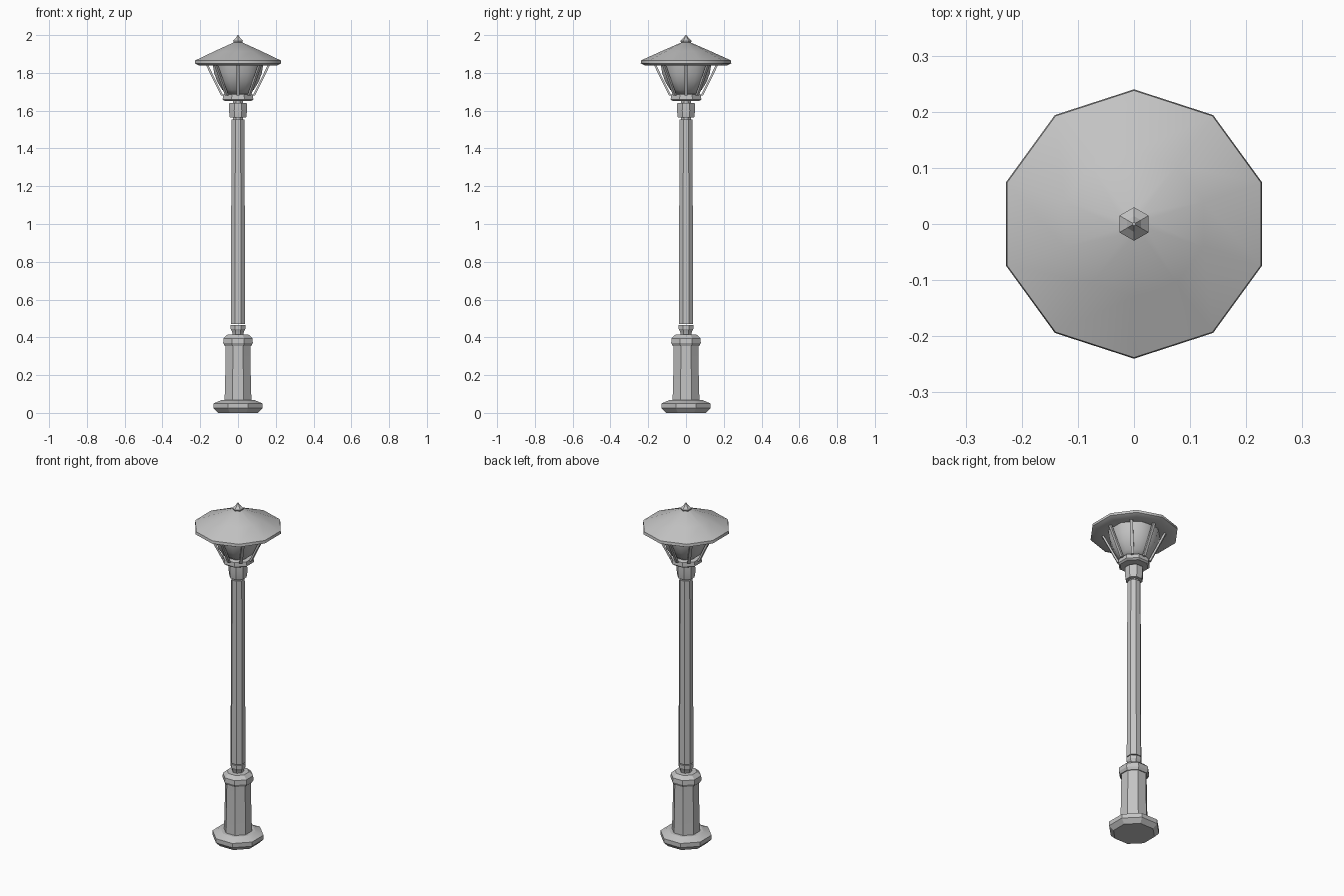
import bpy, bmesh
from math import pi, cos, sin, radians
from mathutils import Vector

cube = bpy.data.objects.get("Cube")
if cube:
    bpy.data.objects.remove(cube, do_unlink=True)

GREY = (0.55, 0.55, 0.55, 1)
metal = bpy.data.materials.new("grey metal")
metal.use_nodes = True
metal.diffuse_color = GREY
metal.node_tree.nodes["Principled BSDF"].inputs["Base Color"].default_value = GREY


def finish(bm, name, smooth):
    bmesh.ops.recalc_face_normals(bm, faces=bm.faces)
    mesh = bpy.data.meshes.new(name)
    bm.to_mesh(mesh)
    bm.free()
    mesh.materials.append(metal)
    obj = bpy.data.objects.new(name, mesh)
    bpy.context.collection.objects.link(obj)
    bpy.ops.object.select_all(action='DESELECT')
    obj.select_set(True)
    bpy.context.view_layer.objects.active = obj
    if smooth:
        bpy.ops.object.shade_smooth_by_angle(angle=radians(smooth))
    return obj


def turned(name, profile, sides, smooth=0, turn=0.5):
    """Closed solid made by turning (radius, height) points about the z axis."""
    bm = bmesh.new()
    rings = []
    for r, z in profile:
        angles = [2 * pi * (i + turn) / sides for i in range(sides)]
        rings.append([bm.verts.new((r * cos(a), r * sin(a), z)) for a in angles])
    for low, high in zip(rings, rings[1:]):
        for i in range(sides):
            j = (i + 1) % sides
            bm.faces.new((low[i], low[j], high[j], high[i]))
    bm.faces.new(rings[0])
    bm.faces.new(rings[-1])
    return finish(bm, name, smooth)


# Foot and pedestal
turned("base", [(0.115, 0), (0.14, 0.025), (0.14, 0.05), (0.095, 0.068)], 8, 20)
turned("pedestal", [(0.077, 0.06), (0.073, 0.2), (0.071, 0.37)], 8, 20)
turned("pedestal_cap", [(0.077, 0.355), (0.085, 0.37), (0.083, 0.395), (0.06, 0.415)], 8, 20)
turned("lower_neck", [(0.03, 0.41), (0.034, 0.43), (0.042, 0.445), (0.042, 0.465)], 8, 20)

# Pole and upper collars
turned("pole", [(0.041, 0.47), (0.037, 1.553)], 8, 20)
turned("pole_collar", [(0.047, 1.565), (0.052, 1.6), (0.05, 1.64)], 8, 20)
turned("upper_neck", [(0.028, 1.55), (0.028, 1.665)], 8)
turned("lantern_seat", [(0.078, 1.652), (0.088, 1.66), (0.085, 1.685), (0.06, 1.692)], 8, 20)

# Lantern bowl
turned("lantern_bowl", [(0.055, 1.685), (0.09, 1.71), (0.12, 1.755),
                        (0.137, 1.8), (0.146, 1.855)], 8, 50)

# Struts around the bowl
bm = bmesh.new()
for k in range(8):
    a = 2 * pi * k / 8
    out = Vector((cos(a), sin(a), 0))
    side = Vector((-sin(a), cos(a), 0)) * 0.008
    ends = []
    for r, z in ((0.078, 1.68), (0.162, 1.85)):
        mid = out * r + Vector((0, 0, z))
        corners = (mid - side, mid + side, mid + side + out * 0.012, mid - side + out * 0.012)
        ends.append([bm.verts.new(c) for c in corners])
    low, high = ends
    for i in range(4):
        j = (i + 1) % 4
        bm.faces.new((low[i], low[j], high[j], high[i]))
    bm.faces.new(low)
    bm.faces.new(high)
finish(bm, "struts", 0)

# Roof and finial
turned("roof", [(0.14, 1.852), (0.215, 1.838), (0.24, 1.85), (0.238, 1.866),
                (0.13, 1.915), (0.022, 1.962)], 10, 40)
turned("finial", [(0.024, 1.955), (0.03, 1.97), (0.014, 1.984), (0.003, 2.0)], 6)
